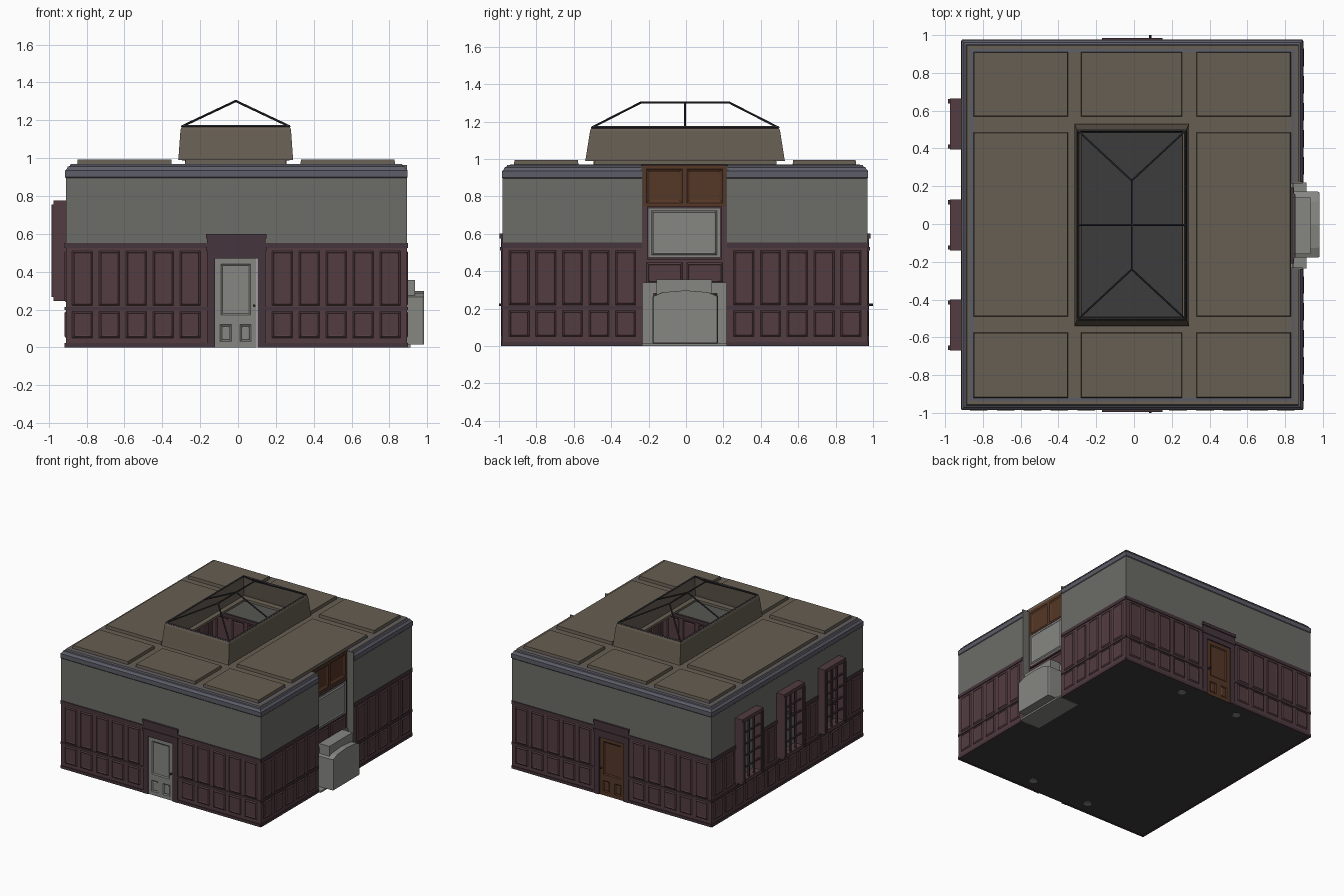
import bpy, bmesh, math
from mathutils import Vector

if "Cube" in bpy.data.objects:
    bpy.data.objects.remove(bpy.data.objects["Cube"])

XL, XR, YF, YB = -0.91, 0.892, -0.98, 0.97
CX, CY = -0.012, -0.005


def material(name, r, g, b):
    m = bpy.data.materials.new(name)
    m.diffuse_color = (r, g, b, 1)
    m.use_nodes = True
    m.node_tree.nodes["Principled BSDF"].inputs["Base Color"].default_value = m.diffuse_color
    return m


WOOD = material("plum_wood", 0.085, 0.045, 0.052)
TRIM = material("dark_trim", 0.06, 0.035, 0.045)
PLASTER = material("plaster", 0.15, 0.15, 0.135)
CEIL = material("ceiling", 0.135, 0.112, 0.085)
CROWN = material("crown", 0.11, 0.11, 0.14)
FLOOR = material("floor", 0.045, 0.045, 0.047)
BROWN = material("brown_wood", 0.09, 0.038, 0.02)
STONE = material("stone", 0.24, 0.24, 0.225)
METAL = material("dark_metal", 0.03, 0.03, 0.035)


def finish(name, bm, mat):
    me = bpy.data.meshes.new(name)
    bm.to_mesh(me)
    bm.free()
    ob = bpy.data.objects.new(name, me)
    bpy.context.collection.objects.link(ob)
    me.materials.append(mat)
    return ob


def panel_grid(name, origin, u, us, vs, mat, v=(0, 0, 1), out=0.007, lip=0.012, back=0.004, skip=()):
    """Sheet of cells; the odd/odd cells become moulded panels."""
    bm = bmesh.new()
    o, u, v = Vector(origin), Vector(u), Vector(v)
    g = [[bm.verts.new(o + u * a + v * b) for b in vs] for a in us]
    panels = []
    for i in range(len(us) - 1):
        for j in range(len(vs) - 1):
            if (i, j) in skip:
                continue
            f = bm.faces.new((g[i][j], g[i + 1][j], g[i + 1][j + 1], g[i][j + 1]))
            if i % 2 and j % 2:
                panels.append(f)
    bm.normal_update()
    if panels:
        bmesh.ops.inset_individual(bm, faces=panels, thickness=lip, depth=out)
        if back:
            bmesh.ops.inset_individual(bm, faces=panels, thickness=0.009, depth=-back)
    return finish(name, bm, mat)


def box(name, lo, hi, mat):
    bm = bmesh.new()
    bmesh.ops.create_cube(bm, size=1)
    for w in bm.verts:
        w.co = Vector([(a + b) / 2 + c * (b - a) for a, b, c in zip(lo, hi, w.co)])
    return finish(name, bm, mat)


def rod(name, p, q, r, mat, sides=6):
    p, q = Vector(p), Vector(q)
    bm = bmesh.new()
    bmesh.ops.create_cone(bm, cap_ends=True, segments=sides, radius1=r, radius2=r, depth=(q - p).length)
    ob = finish(name, bm, mat)
    ob.location = (p + q) / 2
    ob.rotation_euler = (q - p).to_track_quat('Z', 'Y').to_euler()
    return ob


def loft(name, rings, mat, closed=True, cap=False):
    bm = bmesh.new()
    vr = [[bm.verts.new(p) for p in r] for r in rings]
    n = len(rings[0])
    for a, b in zip(vr, vr[1:]):
        for i in range(n if closed else n - 1):
            k = (i + 1) % n
            bm.faces.new((a[i], a[k], b[k], b[i]))
    if cap:
        bm.faces.new(vr[-1])
    bmesh.ops.recalc_face_normals(bm, faces=bm.faces)
    return finish(name, bm, mat)


def splits(length, n, gap=0.034):
    """Alternating stile / panel positions along a wall."""
    w = (length - gap * (n + 1)) / n
    us = [0]
    for i in range(n):
        us += [gap + i * (w + gap), (i + 1) * (w + gap)]
    return us + [length]


def wainscot(name, p, q, n, vs):
    p, q = Vector((*p, 0)), Vector((*q, 0))
    d = (q - p).normalized()
    L = (q - p).length
    panel_grid(name, p, d, splits(L, n), vs, WOOD)
    out = d.cross(Vector((0, 0, 1)))
    # rails on this run
    for z0, z1 in ((0.0, 0.022), (0.197, 0.214), (0.525, 0.552)):
        if z0 < vs[0] or z1 > vs[-1] + 0.01:
            continue
        a, b = p - out * 0.012, q + out * 0.006
        box(name + "_rail", (min(a.x, b.x), min(a.y, b.y), z0), (max(a.x, b.x), max(a.y, b.y), z1), TRIM)


FULL = [0, 0.05, 0.19, 0.22, 0.51, 0.55]
DL, DR = -0.165, 0.145          # door frame edges
NL, NR = -0.235, 0.22           # chimney recess edges

# panelled lower walls: front, right, back
wainscot("front_wainscot_left", (XL, YF), (DL, YF), 5, FULL)
wainscot("front_wainscot_right", (DR, YF), (XR, YF), 5, FULL)
wainscot("right_wainscot_front", (XR, YF), (XR, NL), 5, FULL)
wainscot("right_wainscot_back", (XR, NR), (XR, YB), 5, FULL)
wainscot("back_wainscot_right", (XR, YB), (DR, YB), 5, FULL)
wainscot("back_wainscot_left", (DL, YB), (XL, YB), 5, FULL)

# left wall with three window gaps
wins = [-0.535, -0.005, 0.53]
HW, WZ0, WZ1 = 0.125, 0.245, 0.775
wainscot("left_wainscot_low", (XL, YB), (XL, YF), 14, FULL[:4])
edges = [YF] + [w + s * HW for w in wins for s in (-1, 1)] + [YB]
for a, b in zip(edges[::2], edges[1::2]):
    wainscot("left_wainscot_high", (XL, b), (XL, a), 2, [0.22, 0.24, 0.51, 0.55])
    panel_grid("left_wall_pier", (XL, b, 0), (0, -1, 0), [0, b - a], [0.55, WZ1], PLASTER)
panel_grid("left_wall_top", (XL, YB, 0), (0, -1, 0), [0, YB - YF], [WZ1, 0.9], PLASTER)

# plain upper walls
for nm, o, u, L in (("front", (XL, YF, 0), (1, 0, 0), XR - XL), ("back", (XR, YB, 0), (-1, 0, 0), XR - XL),
                    ("right_a", (XR, YF, 0), (0, 1, 0), NL - YF), ("right_b", (XR, NR, 0), (0, 1, 0), YB - NR)):
    panel_grid(nm + "_upper_wall", o, u, [0, L], [0.55, 0.9], PLASTER)

# windows: projecting casing, lattice and sill
for w in wins:
    y0, y1 = w - HW - 0.01, w + HW + 0.01
    for a, b in ((y0, y0 + 0.03), (y1 - 0.03, y1)):
        box("window_jamb", (-0.975, a, WZ0), (XL + 0.01, b, WZ1), WOOD)
        box("window_casing", (-0.985, a + 0.004, WZ0 + 0.02), (-0.955, b - 0.004, WZ1 - 0.02), TRIM)
    for a, b in ((WZ0, WZ0 + 0.03), (WZ1 - 0.03, WZ1)):
        box("window_rail", (-0.975, y0, a), (XL + 0.01, y1, b), WOOD)
    for k in (1, 2):
        y = y0 + 0.03 + k * (y1 - y0 - 0.06) / 3
        box("window_mullion", (-0.968, y - 0.005, WZ0 + 0.03), (-0.955, y + 0.005, WZ1 - 0.03), TRIM)
    for k in range(1, 5):
        z = WZ0 + 0.03 + k * (WZ1 - WZ0 - 0.06) / 5
        box("window_bar", (-0.968, y0 + 0.03, z - 0.005), (-0.955, y1 - 0.03, z + 0.005), TRIM)

# doors at front and back
for s, y, mat in ((-1, YF, STONE), (1, YB, BROWN)):
    def slab(nm, x0, x1, z0, z1, t, m):
        box("door_" + nm, (x0, y - t, z0), (x1, y + t, z1), m)
    slab("jamb_left", DL, -0.122, 0, 0.51, 0.009, TRIM)
    slab("jamb_right", 0.102, DR, 0, 0.51, 0.009, TRIM)
    slab("header", DL, DR, 0.47, 0.58, 0.009, TRIM)
    slab("header_moulding", DL - 0.005, DR + 0.005, 0.51, 0.53, 0.014, TRIM)
    slab("cap", DL - 0.005, DR + 0.005, 0.575, 0.6, 0.016, TRIM)
    o, u = ((CX, y, 0), (-s, 0, 0))
    panel_grid("door_leaf_low", o, u, [-0.11, -0.082, -0.022, 0.022, 0.082, 0.11], [0, 0.03, 0.12, 0.145],
               mat, out=-0.006, back=-0.004)
    panel_grid("door_leaf_high", o, u, [-0.11, -0.078, 0.078, 0.11], [0.145, 0.17, 0.44, 0.47],
               mat, out=-0.006, back=0)
    rod("door_knob", (0.085, y - 0.02 * s, 0.22), (0.085, s * 1.0, 0.22), 0.007, METAL, 10)
    # slim posts flanking each door
    for dx in (-0.265, 0.265):
        py = y - s * 0.11
        rod("post_base", (CX + dx, py, 0), (CX + dx, py, 0.02), 0.03, STONE, 16)
        rod("post_stem", (CX + dx, py, 0.02), (CX + dx, py, 0.4), 0.008, STONE, 8)
        rod("post_head", (CX + dx, py, 0.4), (CX + dx, py, 0.43), 0.018, STONE, 12)

# crown moulding following the walls, stopping at the chimney recess
path = [(XR, NR, 1, 0), (XR, YB, 1, 1), (XL, YB, -1, 1), (XL, YF, -1, -1), (XR, YF, 1, -1), (XR, NL, 1, 0)]
prof = [(0, 0.895), (-0.004, 0.9), (-0.004, 0.935), (0.006, 0.945), (0.01, 0.955), (0.02, 0.958), (0.025, 0.968), (0.06, 0.97)]
loft("crown_moulding", [[(x - sx * d, y - sy * d, z) for x, y, sx, sy in path] for d, z in prof], CROWN, closed=False)

# coffered ceiling with skylight opening and recess notch
panel_grid("coffered_ceiling", (0, 0, 0.969), (1, 0, 0), [-0.885, -0.85, -0.35, -0.28, 0.255, 0.33, 0.83, 0.87],
           [-0.955, -0.92, -0.575, -0.49, 0.485, 0.57, 0.91, 0.945], CEIL, v=(0, 1, 0), out=0.024, lip=0.004,
           back=0, skip=((3, 3), (6, 3)))
for a, b in ((-0.49, NL), (NR, 0.485)):
    panel_grid("ceiling_edge", (0, 0, 0.969), (1, 0, 0), [0.83, 0.87], [a, b], CEIL, v=(0, 1, 0))

# floor
panel_grid("floor", (0, 0, 0.004), (1, 0, 0), [XL, XR], [YF, YB], FLOOR, v=(0, 1, 0))


# skylight curb and glazing bars
def rect(hx, hy, z):
    return [(CX + a * hx, CY + b * hy, z) for a, b in ((-1, -1), (1, -1), (1, 1), (-1, 1))]


loft("skylight_curb", [rect(0.267, 0.488, 0.969), rect(0.268, 0.49, 0.988), rect(0.304, 0.534, 0.99),
                       rect(0.302, 0.53, 1.01), rect(0.292, 0.508, 1.15), rect(0.284, 0.5, 1.17)], CEIL)
RIM = rect(0.284, 0.498, 1.168)
for i in range(4):
    rod("skylight_rim", RIM[i], RIM[(i + 1) % 4], 0.007, METAL, 4)
    end = (CX, CY + math.copysign(0.235, RIM[i][1]), 1.302)
    rod("skylight_hip", RIM[i], end, 0.006, METAL)
rod("skylight_ridge", (CX, CY - 0.235, 1.302), (CX, CY + 0.235, 1.302), 0.006, METAL)
for s in (-1, 1):
    rod("skylight_rafter", (CX + s * 0.284, CY, 1.168), (CX, CY, 1.302), 0.006, METAL)

# chimney breast: cheeks, panelled overmantel and picture frame
BX = 0.832
for y in (NL, NR):
    box("chimney_cheek", (BX - 0.01, y - 0.005, 0), (XR, y + 0.005, 0.965), PLASTER)
o, W = (BX, NL, 0), NR - NL
panel_grid("overmantel_panels", o, (0, 1, 0), [0, 0.025, 0.215, 0.24, 0.43, W], [0.745, 0.765, 0.945, 0.968],
           BROWN, out=-0.006)
panel_grid("overmantel_low", o, (0, 1, 0), [0, 0.025, 0.215, 0.24, 0.43, W], [0.3, 0.335, 0.445, 0.46], WOOD)
panel_grid("picture_surround", o, (0, 1, 0), [0, W], [0.46, 0.745], WOOD)
box("picture_frame", (BX - 0.015, -0.208, 0.462), (BX + 0.012, 0.193, 0.745), TRIM)
panel_grid("picture_panel", (BX + 0.014, NL, 0), (0, 1, 0), [0.035, 0.05, 0.4, 0.418], [0.475, 0.485, 0.725, 0.735],
           STONE, out=0.008)

# fireplace: stone surround, shelf, hearth, firebox and flue
box("surround_left", (BX - 0.02, NL, 0), (BX + 0.014, -0.175, 0.325), STONE)
box("surround_right", (BX - 0.02, 0.165, 0), (BX + 0.014, NR, 0.325), STONE)
box("surround_top", (BX - 0.02, -0.175, 0.28), (BX + 0.014, 0.165, 0.325), STONE)
box("mantel_shelf", (BX - 0.06, NL - 0.01, 0.325), (BX + 0.01, NR + 0.01, 0.34), STONE)
box("hearth", (BX - 0.1, NL, 0), (XR + 0.02, NR, 0.014), STONE)
fire = [(-0.178, 0.015), (0.172, 0.015), (0.172, 0.265), (0.12, 0.287), (-0.003, 0.297), (-0.126, 0.287), (-0.178, 0.265)]
loft("firebox", [[(x, -0.003 + (y + 0.003) * k, z) for y, z in fire] for x, k in ((BX, 1), (0.972, 1), (0.982, 0.97))],
     STONE, cap=True)
box("flue", (BX + 0.01, -0.158, 0.27), (0.935, 0.14, 0.355), STONE)
